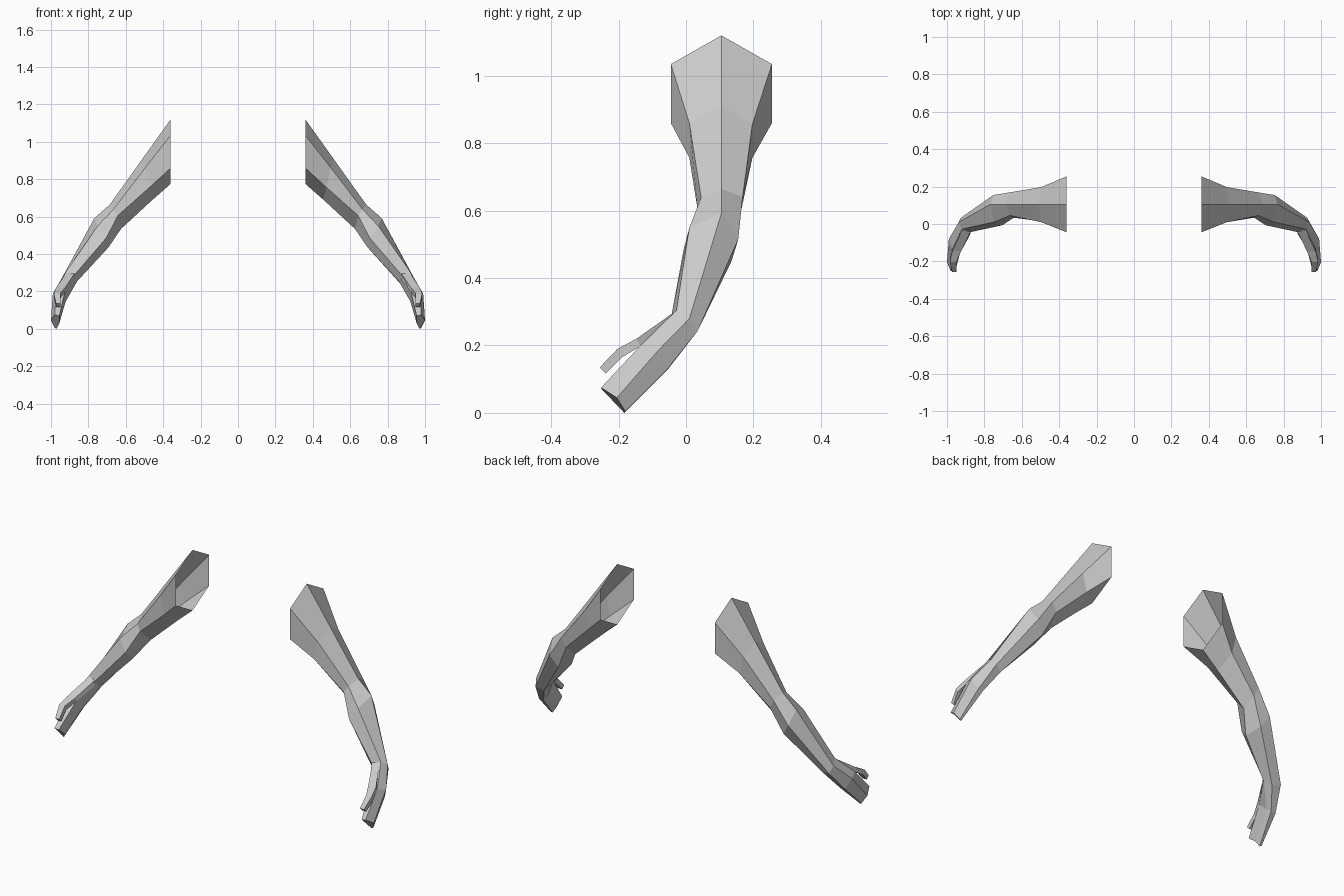
import bpy, bmesh
from mathutils import Vector

grey = bpy.data.materials.new("light grey")
grey.diffuse_color = (0.6, 0.6, 0.6, 1)

# Arm cross-sections from shoulder to fingertips, each a ring of
# top, back upper, back lower, bottom, front lower, front upper
ARM = [
    # shoulder
    [(.36, .105, 1.12), (.36, .255, 1.035), (.36, .255, .86),
     (.36, .105, .775), (.36, -.045, .86), (.36, -.045, 1.035)],
    # upper arm
    [(.51, .105, .91), (.497, .197, .857), (.472, .197, .757),
     (.457, .105, .69), (.472, .01, .757), (.497, .01, .86)],
    # above elbow
    [(.685, .105, .665), (.67, .168, .64), (.642, .162, .592),
     (.625, .105, .535), (.642, .034, .606), (.665, .045, .64)],
    # below elbow
    [(.768, .105, .592), (.752, .155, .515), (.71, .135, .45),
     (.693, .04, .435), (.705, -.007, .485), (.75, .01, .55)],
    # wrist
    [(.937, .01, .28), (.925, .034, .242), (.88, .02, .228),
     (.86, -.019, .254), (.873, -.043, .29), (.92, -.028, .305)],
    # knuckles
    [(.99, -.08, .188), (.965, -.055, .13), (.935, -.053, .13),
     (.922, -.07, .145), (.925, -.135, .20), (.972, -.135, .20)],
    # fingertips
    [(1.0, -.205, .045), (.98, -.18, .005), (.97, -.183, 0),
     (.955, -.2, .03), (.955, -.25, .07), (.98, -.252, .075)],
]

# Thumb sections: x inner, x outer, upper (y, z), lower (y, z)
THUMB = [
    (.873, .92, (-.038, .297), (-.05, .26)),
    (.925, .972, (-.147, .22), (-.135, .198)),
    (.95, .985, (-.203, .19), (-.19, .165)),
    (.948, .973, (-.256, .135), (-.238, .117)),
]


def loft(name, rings, side):
    """Skin the rings with flat quads, cap the far end, leave the near end open."""
    bm = bmesh.new()
    loops = [[bm.verts.new((x * side, y, z)) for x, y, z in r] for r in rings]
    n = len(rings[0])
    for a, b in zip(loops, loops[1:]):
        for i in range(n):
            j = (i + 1) % n
            f = [a[i], a[j], b[j], b[i]]
            bm.faces.new(f if side < 0 else f[::-1])
    cap = loops[-1]
    bm.faces.new(cap if side < 0 else cap[::-1])
    # orient the skin outward, judged on the first quad
    bm.normal_update()
    bm.faces.ensure_lookup_table()
    centre = sum((v.co for v in loops[0] + loops[1]), Vector()) / (2 * n)
    first = bm.faces[0]
    if first.normal.dot(first.calc_center_median() - centre) < 0:
        bmesh.ops.reverse_faces(bm, faces=bm.faces)
    mesh = bpy.data.meshes.new(name)
    bm.to_mesh(mesh)
    bm.free()
    mesh.materials.append(grey)
    bpy.context.collection.objects.link(bpy.data.objects.new(name, mesh))


thumb_rings = [[(xi, *up), (xo, *up), (xo, *low), (xi, *low)]
               for xi, xo, up, low in THUMB]

# Mirrored pair of arms with thumbs
for label, side in (("right", 1), ("left", -1)):
    loft(label + "_arm", ARM, side)
    loft(label + "_thumb", thumb_rings, side)
